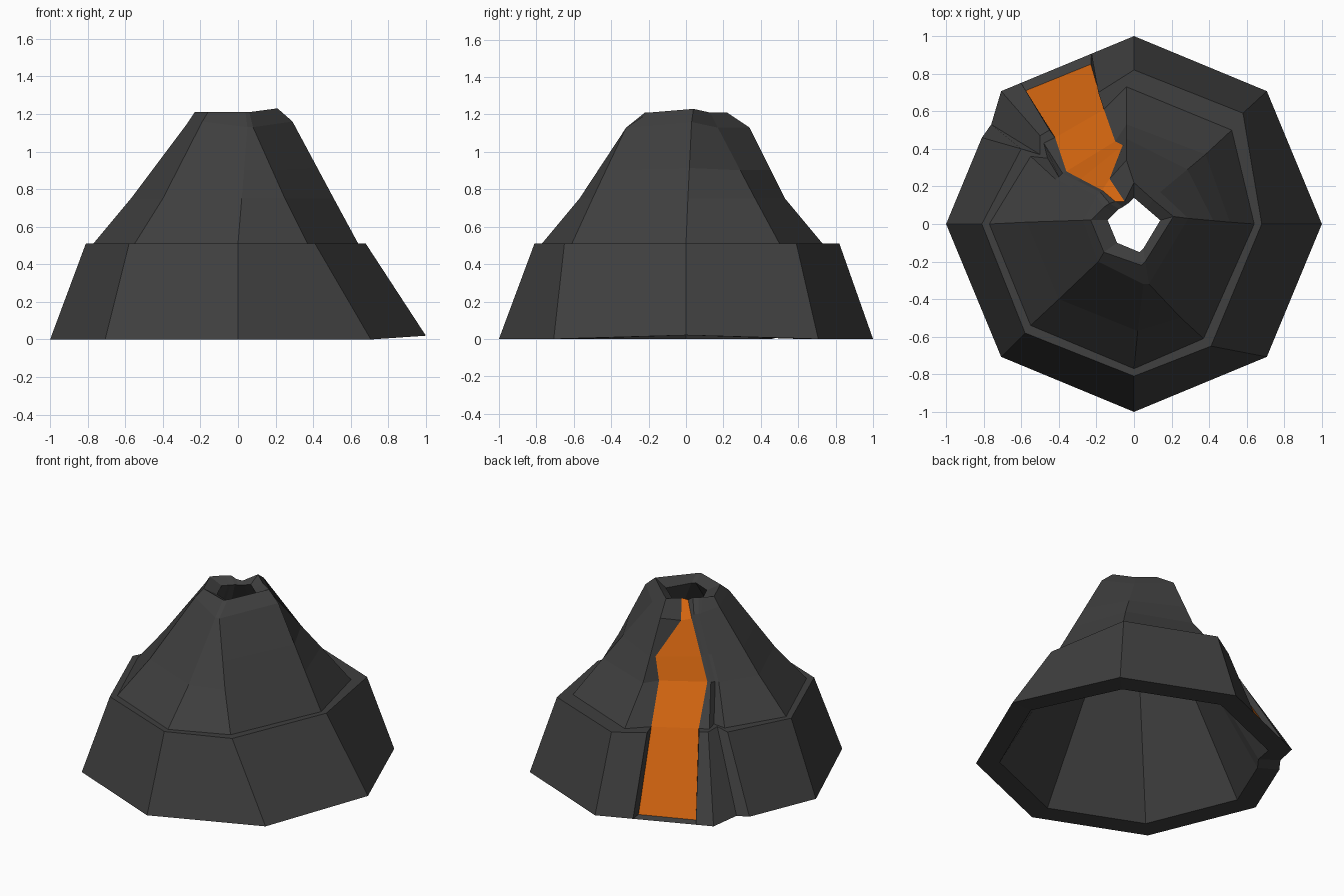
import bpy
from math import sin, cos, pi
from mathutils import Vector as V

if "Cube" in bpy.data.objects:
    bpy.data.objects.remove(bpy.data.objects["Cube"])


def material(name, rgb):
    m = bpy.data.materials.new(name)
    m.diffuse_color = (*rgb, 1)
    m.use_nodes = True
    m.node_tree.nodes["Principled BSDF"].inputs["Base Color"].default_value = m.diffuse_color
    return m


def build(name, faces, mat):
    # faces are lists of points; shared points are merged by position
    index, polys = {}, []
    for f in faces:
        ids = []
        for p in f:
            k = tuple(round(c, 4) for c in p)
            i = index.setdefault(k, len(index))
            if i not in ids:
                ids.append(i)
        if len(ids) > 2:
            polys.append(ids)
    me = bpy.data.meshes.new(name)
    me.from_pydata(list(index), [], polys)
    me.validate()
    me.materials.append(mat)
    ob = bpy.data.objects.new(name, me)
    bpy.context.collection.objects.link(ob)
    return ob


def ring(z, *xy, **zs):
    # zs overrides the height of single columns, e.g. c0=1.2
    return [V((x, y, zs.get(f"c{i}", z))) for i, (x, y) in enumerate(xy)]


# Base octagon, with extra columns for the lava channel (3, 4) and the crack (6, 7)
o = [V((cos(i * pi / 4), sin(i * pi / 4), 0)) for i in range(8)]
base = [o[0] + V((0, 0, .02)), o[1], o[2], o[2].lerp(o[3], .32), o[2].lerp(o[3], .85),
        o[3], V((-.76, .53, .02)), o[3].lerp(o[4], .35), o[4], o[5], o[6], o[7]]

# Ledge, slopes and crater rim
ledge_out = ring(.51, (.68, 0), (.58, .59), (0, .82), (-.19, .70), (-.45, .50), (-.50, .47),
                 (-.50, .37), (-.60, .40), (-.81, 0), (-.58, -.58), (0, -.81), (.41, -.65))
ledge_in = ring(.51, (.64, 0), (.52, .50), (-.04, .73), (-.16, .61), (-.42, .46), (-.48, .43),
                (-.46, .35), (-.55, .36), (-.77, 0), (-.55, -.54), (0, -.77), (.37, -.61))
middle = ring(.75, (.51, .01), (.38, .37), (-.04, .53), (-.10, .44), (-.36, .28), (-.38, .27),
              (-.40, .25), (-.42, .24), (-.57, .01), (-.40, -.40), (.02, -.57), (.25, -.50))
shoulder = ring(1.13, (.29, .03), (.14, .17), (-.04, .34), (-.13, .24), (-.17, .18), (-.18, .17),
                (-.20, .15), (-.21, .13), (-.27, .02), (-.19, -.20), (.05, -.32), (.08, -.32),
                c0=1.16, c3=1.10, c4=1.10, c8=1.15, c9=1.16)
rim = ring(1.21, (.21, .04), (.10, .13), (0, .22), (-.05, .12), (-.10, .12), (-.13, .11),
           (-.16, .09), (-.18, .07), (-.23, .02), (-.16, -.15), (.04, -.22), (.06, -.20),
           c0=1.23, c3=1.19, c4=1.19)
hole = ring(1.17, (.14, .02), (.07, .08), (0, .14), (-.03, .11), (-.06, .09), (-.08, .08),
            (-.10, .06), (-.11, .05), (-.14, .02), (-.09, -.10), (.03, -.15), (.05, -.13))
upper = [a.lerp(b, .4) for a, b in zip(middle, shoulder)]
upper[3] = V((-.06, .42, .90))

# Hollow inside
inner_mid = [V((p.x * .42, p.y * .42, .75)) for p in base]
inner_base = [V((p.x * .85, p.y * .85, p.z)) for p in base]

rings = [base, ledge_out, ledge_in, middle, upper, shoulder, rim, hole,
         inner_mid, inner_base, base]
rock = []
for k, (a, b) in enumerate(zip(rings, rings[1:])):
    for j in range(12):
        if j == 3 and k < 6:
            continue  # open channel for the lava
        n = (j + 1) % 12
        rock.append([a[j], a[n], b[n], b[j]])

# Channel foot and side walls
foot_r, foot_l = V((-.23, .85, .01)), V((-.60, .70, .01))
rock += [[base[3], base[4], foot_l, foot_r],
         [base[3], foot_r, ledge_in[3], ledge_out[3]],
         [base[4], ledge_out[4], ledge_in[4], foot_l]]
build("volcano_rock", rock, material("rock", (.05, .05, .05)))

# Lava stream from the crater down to the foot
edge = [(foot_r, foot_l)] + [(r[3], r[4]) for r in (ledge_in, middle, upper, shoulder, rim)]
build("lava_stream", [[a, b, d, c] for (a, b), (c, d) in zip(edge, edge[1:])],
      material("lava", (.65, .13, .005)))
